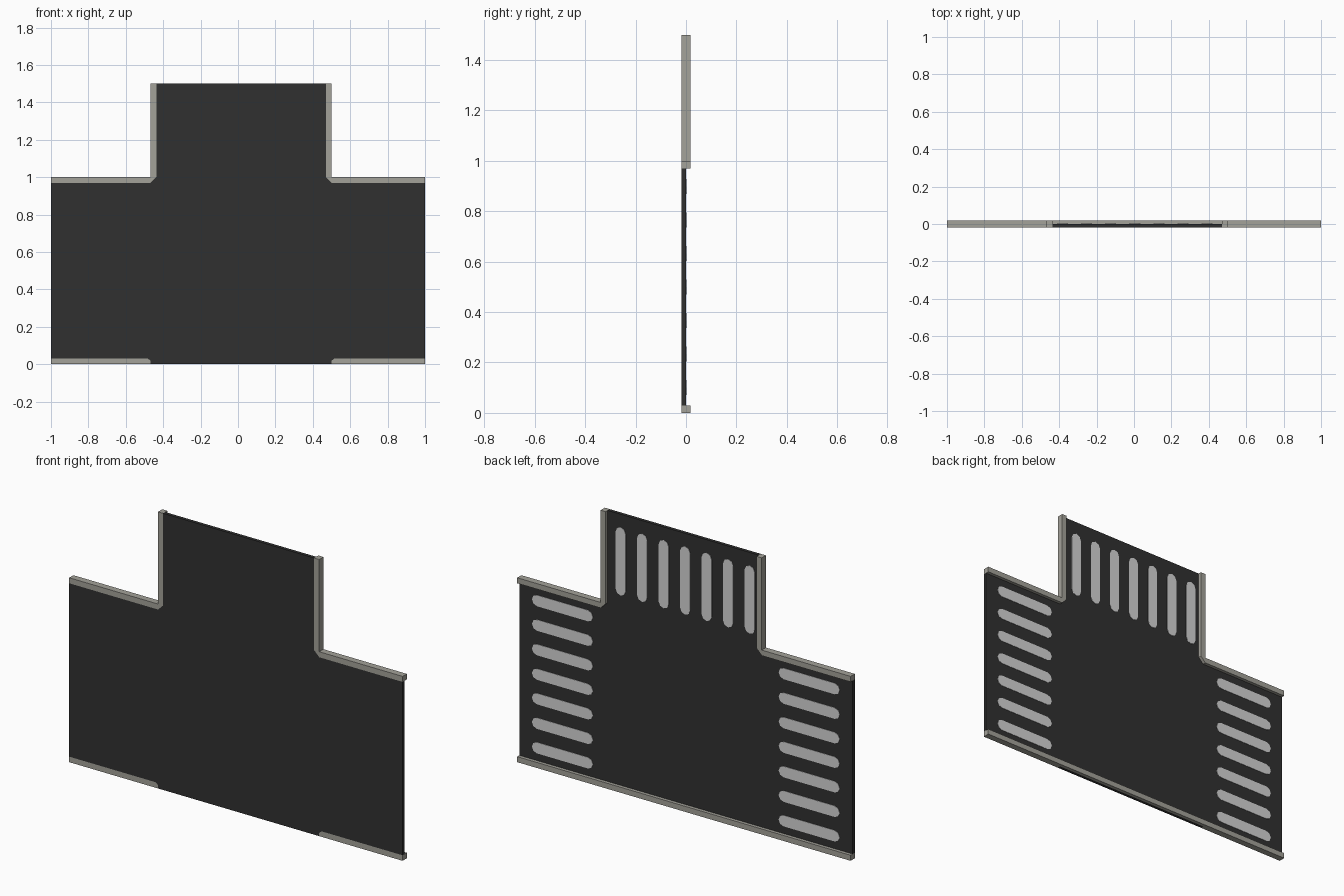
import bpy, bmesh, math

if "Cube" in bpy.data.objects:
    bpy.data.objects.remove(bpy.data.objects["Cube"])

Y0, YM, Y1 = -0.018, 0.0, 0.018   # underside, road surface, kerb top
K = 0.03                          # kerb width


def material(name, rgb):
    m = bpy.data.materials.new(name)
    m.diffuse_color = (*rgb, 1)
    m.use_nodes = True
    m.node_tree.nodes["Principled BSDF"].inputs["Base Color"].default_value = m.diffuse_color
    return m


asphalt = material("dark asphalt", (0.03, 0.03, 0.03))
concrete = material("kerb concrete", (0.37, 0.36, 0.32))
paint = material("white road paint", (0.66, 0.66, 0.66))


def slab(name, outlines, ya, yb, mat):
    """Extrude x-z outlines from ya to yb into one object."""
    bm = bmesh.new()
    for pts in outlines:
        a = [bm.verts.new((x, ya, z)) for x, z in pts]
        b = [bm.verts.new((x, yb, z)) for x, z in pts]
        bm.faces.new(a)
        bm.faces.new(b[::-1])
        for i in range(len(pts)):
            j = (i + 1) % len(pts)
            bm.faces.new((a[j], a[i], b[i], b[j]))
    bmesh.ops.recalc_face_normals(bm, faces=bm.faces)
    me = bpy.data.meshes.new(name)
    bm.to_mesh(me)
    bm.free()
    me.materials.append(mat)
    ob = bpy.data.objects.new(name, me)
    bpy.context.collection.objects.link(ob)
    return ob


def capsule(cx, cz, length, width, upright, n=4):
    """Outline of a bar with rounded ends."""
    r, h = width / 2, length / 2 - width / 2
    pts = []
    for side, start in ((1, -math.pi / 2), (-1, math.pi / 2)):
        for i in range(n + 1):
            t = start + math.pi * i / n
            pts.append((side * h + r * math.cos(t), r * math.sin(t)))
    return [(cx + v, cz + u) if upright else (cx + u, cz + v) for u, v in pts]


# Outer edges of the stem; the left one sits slightly further in
L, R = -0.467, 0.5

# T-shaped road slab
slab("road", [[
    (-1, K), (L - 0.015, K), (L, K - 0.012), (L, 0), (R, 0), (R, K - 0.012),
    (R + 0.015, K), (1, K), (1, 1 - K), (R, 1 - K), (R - K, 1), (R - K, 1.5),
    (L + K, 1.5), (L + K, 1), (L, 1 - K), (-1, 1 - K)]], Y0, YM, asphalt)

# L-shaped kerbs with a chamfered inner corner
slab("corner_kerbs", [
    [(s, 1 - K), (e, 1 - K), (e - d * K, 1), (e - d * K, 1.5), (e, 1.5), (e, 1), (s, 1)]
    for s, e, d in ((-1, L, -1), (1, R, 1))], Y0, Y1, concrete)

# Long straight kerb, with full-depth feet under the two arms
slab("long_kerb", [[(-1, 0), (1, 0), (1, K), (-1, K)]], YM, Y1, concrete)
slab("long_kerb_ends", [
    [(s, 0), (e, 0), (e, K - 0.012), (e + d * 0.015, K), (s, K)]
    for s, e, d in ((-1, L, -1), (1, R, 1))], Y0, YM, concrete)

# Crossing stripes on the three arms
side = [capsule(s * 0.74, 0.1 + i * 0.133, 0.366, 0.06, False)
        for s in (-1, 1) for i in range(7)]
slab("side_crossing_stripes", side, YM - 0.001, YM + 0.002, paint)
stem = [capsule(0.004 + (i - 3) * 0.129, 1.245, 0.37, 0.06, True) for i in range(7)]
slab("stem_crossing_stripes", stem, YM - 0.001, YM + 0.002, paint)
